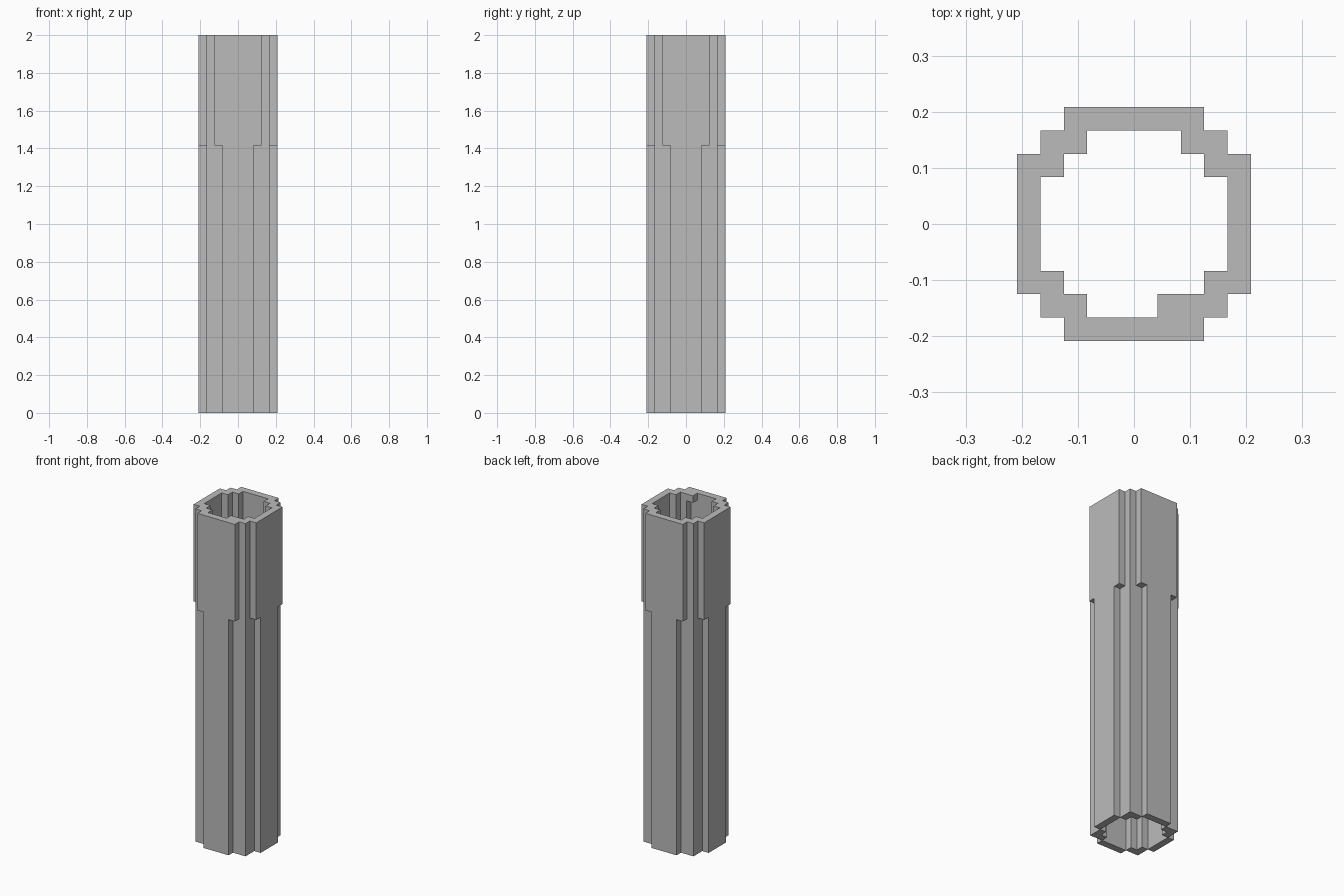
import bpy, bmesh, math

cube = bpy.data.objects.get("Cube")
if cube:
    bpy.data.objects.remove(cube, do_unlink=True)

UNIT = 2 / 48  # size of one block

# Stepped cross-sections, each a union of centred rectangles (half width, half depth)
COLLAR = [(3, 5), (4, 4), (5, 3)]
BARREL = [(2, 5), (4, 4), (5, 2)]
BORE = [(2, 4), (3, 3), (4, 2)]


def inside(shape, i, j):
    return any(abs(i + 0.5) < w and abs(j + 0.5) < d for w, d in shape)


def ring(outer):
    return {(i, j) for i in range(-5, 5) for j in range(-5, 5)
            if inside(outer, i, j) and not inside(BORE, i, j)}


# Stacked layers: barrel, collar, and rim with one inner lug
layers = [
    (0, 34, ring(BARREL)),
    (34, 47, ring(COLLAR)),
    (47, 48, ring(COLLAR) | {(1, -4)}),
]

bm = bmesh.new()


def quad(points):
    bm.faces.new([bm.verts.new([c * UNIT for c in p]) for p in points])


def cap(i, j, z, up):
    pts = [(i, j, z), (i + 1, j, z), (i + 1, j + 1, z), (i, j + 1, z)]
    quad(pts if up else pts[::-1])


for n, (z0, z1, cells) in enumerate(layers):
    below = layers[n - 1][2] if n > 0 else set()
    above = layers[n + 1][2] if n + 1 < len(layers) else set()
    for i, j in cells:
        # Side walls where there is no neighbour
        corners = [(i, j), (i + 1, j), (i + 1, j + 1), (i, j + 1)]
        for k, (dx, dy) in enumerate([(0, -1), (1, 0), (0, 1), (-1, 0)]):
            if (i + dx, j + dy) not in cells:
                a, b = corners[k], corners[(k + 1) % 4]
                quad([(*a, z0), (*b, z0), (*b, z1), (*a, z1)])
        # Ledges and end faces
        if (i, j) not in below:
            cap(i, j, z0, False)
        if (i, j) not in above:
            cap(i, j, z1, True)

# Join the blocks into clean flat faces
bmesh.ops.remove_doubles(bm, verts=bm.verts[:], dist=UNIT / 100)
bmesh.ops.dissolve_limit(bm, angle_limit=math.radians(1),
                         verts=bm.verts[:], edges=bm.edges[:])

mesh = bpy.data.meshes.new("stepped_tube")
bm.to_mesh(mesh)
bm.free()

grey = bpy.data.materials.new("mid_grey")
grey.use_nodes = True
colour = (0.5, 0.5, 0.5, 1)
grey.diffuse_color = colour
grey.node_tree.nodes["Principled BSDF"].inputs["Base Color"].default_value = colour
mesh.materials.append(grey)

tube = bpy.data.objects.new("stepped_tube", mesh)
bpy.context.collection.objects.link(tube)
